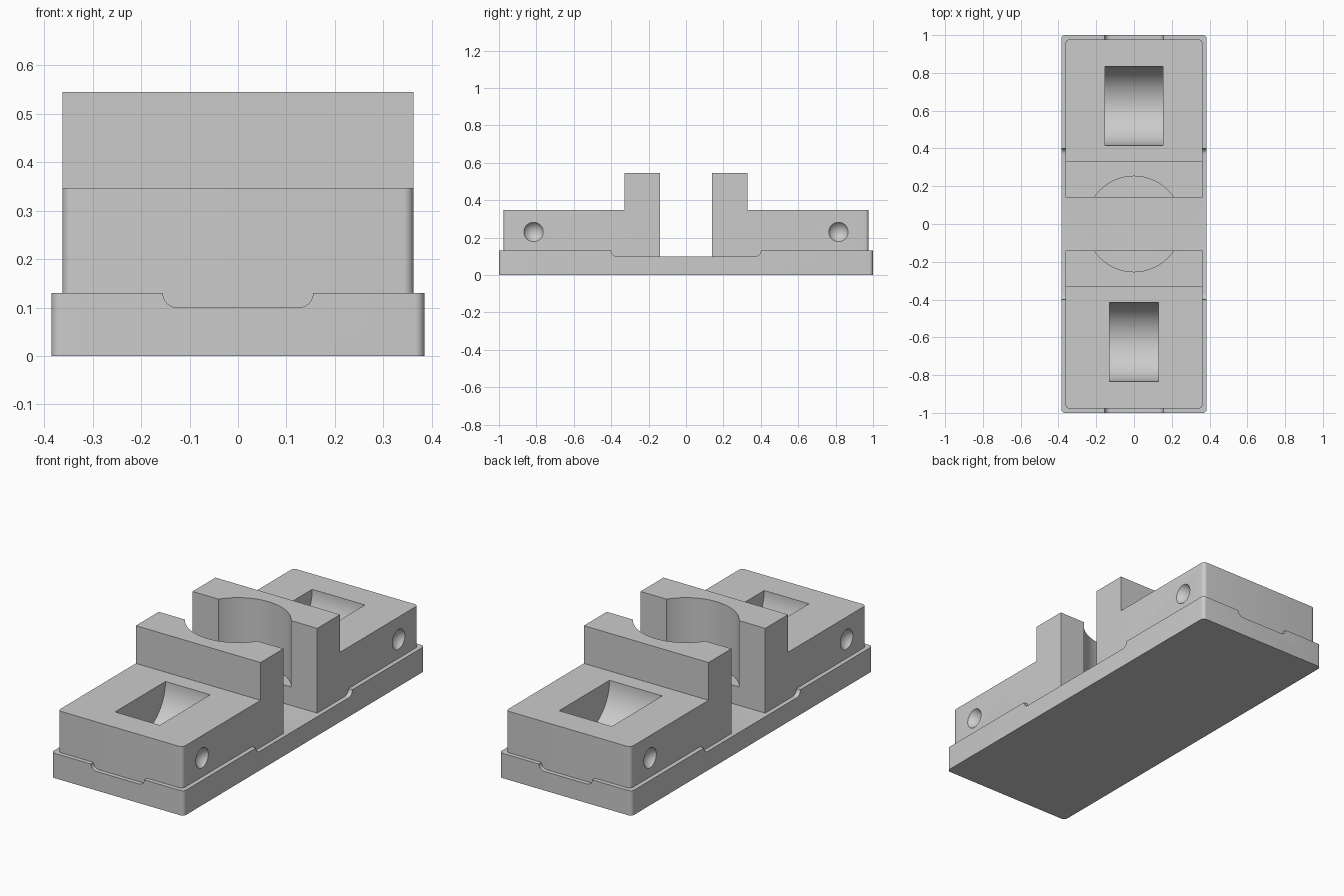
import bpy, bmesh, math
from mathutils import Matrix

if "Cube" in bpy.data.objects:
    bpy.data.objects.remove(bpy.data.objects["Cube"], do_unlink=True)

grey = bpy.data.materials.new("plain grey")
grey.use_nodes = True
GREY = (0.6, 0.6, 0.6, 1)
grey.diffuse_color = GREY
grey.node_tree.nodes["Principled BSDF"].inputs["Base Color"].default_value = GREY


def prism(name, profile, half, axis="X", round_at=None, radius=0.02):
    """Extrude a 2D profile (across, z) along X or Y; round chosen upright edges."""
    bm = bmesh.new()
    place = (lambda a, z, d: (d, a, z)) if axis == "X" else (lambda a, z, d: (a, d, z))
    lo = [bm.verts.new(place(a, z, -half)) for a, z in profile]
    hi = [bm.verts.new(place(a, z, half)) for a, z in profile]
    n = len(profile)
    bm.faces.new(lo)
    bm.faces.new(hi[::-1])
    for i in range(n):
        j = (i + 1) % n
        bm.faces.new((lo[i], hi[i], hi[j], lo[j]))
    bmesh.ops.recalc_face_normals(bm, faces=bm.faces[:])
    if round_at is not None:
        def upright(e):
            a, b = (v.co for v in e.verts)
            return abs(a.z - b.z) > 0.01 and abs(abs(a.y) - round_at) < 1e-4
        bmesh.ops.bevel(bm, geom=[e for e in bm.edges if upright(e)], offset=radius,
                        segments=6, profile=0.5, affect="EDGES")
    return finish(name, bm)


def finish(name, bm):
    mesh = bpy.data.meshes.new(name)
    bm.to_mesh(mesh)
    bm.free()
    mesh.materials.append(grey)
    ob = bpy.data.objects.new(name, mesh)
    bpy.context.collection.objects.link(ob)
    return ob


def cylinder(radius, length, matrix):
    bm = bmesh.new()
    bmesh.ops.create_cone(bm, cap_ends=True, segments=96, radius1=radius,
                          radius2=radius, depth=length, matrix=matrix)
    return finish("cutter", bm)


def sphere(radius, centre):
    bm = bmesh.new()
    bmesh.ops.create_uvsphere(bm, u_segments=48, v_segments=32, radius=radius,
                              matrix=Matrix.Translation(centre))
    return finish("cutter", bm)


def cut(ob, cutter):
    mod = ob.modifiers.new("cut", "BOOLEAN")
    mod.operation, mod.solver, mod.object = "DIFFERENCE", "EXACT", cutter
    bpy.context.view_layer.objects.active = ob
    bpy.ops.object.modifier_apply(modifier=mod.name)
    bpy.data.objects.remove(cutter, do_unlink=True)


def rounded_notch(half, axis, floor=0.10, r=0.03, depth=1.5):
    """Slot cutter with filleted lower corners."""
    arc = [math.radians(90 * i / 8) for i in range(9)]
    right = [(half - r + r * math.sin(t), floor + r - r * math.cos(t)) for t in arc]
    left = [(-a, z) for a, z in reversed(right)]
    return prism("cutter", right + [(half, 0.2), (-half, 0.2)] + left, depth, axis)


# Base plate with a lip notched at both ends and both sides
base = prism("base_plate", [(-1, 0), (1, 0), (1, 0.13), (-1, 0.13)], 0.385, round_at=1)
cut(base, rounded_notch(0.40, "X"))
cut(base, rounded_notch(0.155, "Y"))

# Two stepped clamp blocks facing each other
parts = [base]
for name, side, pocket_half in (("front_block", -1, 0.13), ("back_block", 1, 0.153)):
    steps = [(0.14, 0.08), (0.977, 0.08), (0.977, 0.347), (0.33, 0.347),
             (0.33, 0.545), (0.14, 0.545)]
    block = prism(name, [(side * y, z) for y, z in steps], 0.362, round_at=0.977)
    # Round seat, stopping on a ledge above the floor
    cut(block, cylinder(0.253, 0.6, Matrix.Translation((0, 0, 0.497))))
    # Half-round pocket in the low top
    cut(block, cylinder(0.209, 2 * pocket_half, Matrix.Translation((0, side * 0.625, 0.347))
                        @ Matrix.Rotation(math.pi / 2, 4, "Y")))
    # Dimples in both flanks
    for x in (-1, 1):
        cut(block, sphere(0.06, (x * 0.392, side * 0.815, 0.23)))
    parts.append(block)

# Smooth the rounded surfaces, keep the edges sharp
bpy.ops.object.select_all(action="DESELECT")
for ob in parts:
    ob.select_set(True)
bpy.context.view_layer.objects.active = base
bpy.ops.object.shade_smooth_by_angle(angle=math.radians(30))
